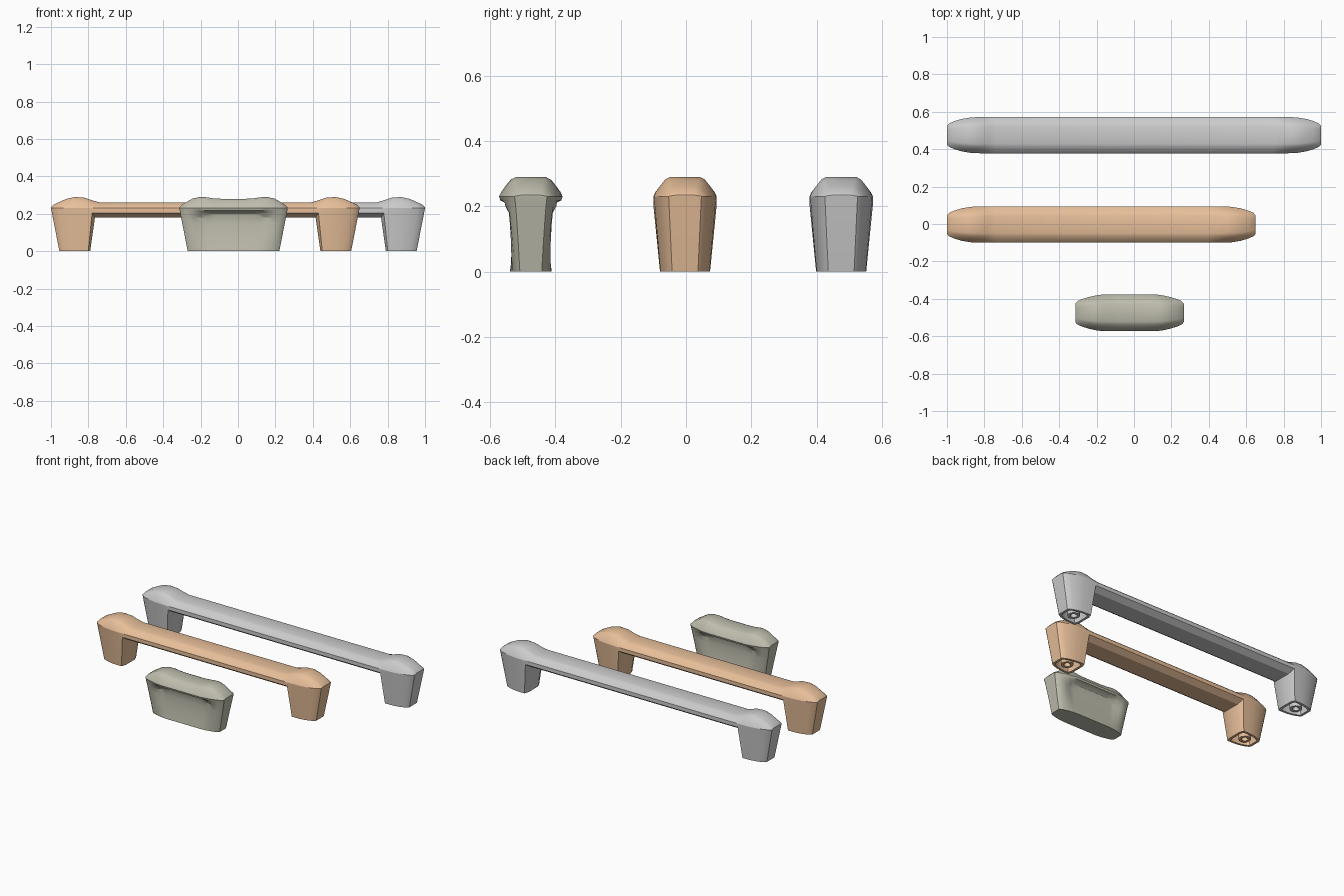
import bpy, bmesh, math

if "Cube" in bpy.data.objects:
    bpy.data.objects.remove(bpy.data.objects["Cube"])

# Cap profile: distance from the end, half width, height above the shoulder
SHOULDER = 0.23
END = [(0, .05, .004), (.012, .063, .017), (.04, .075, .031), (.08, .087, .049),
       (.13, .095, .06), (.18, .097, .056), (.22, .097, .042), (.26, .097, .031)]
GRIP_END = [(0, .05, .004), (.012, .063, .017), (.035, .073, .031), (.07, .084, .051),
            (.11, .093, .06), (.14, .097, .059), (.18, .097, .053), (.23, .097, .05)]
DOME = [(-1, 0), (-.94, .22), (-.79, .56), (-.64, .86), (-.48, 1),
        (.48, 1), (.64, .86), (.79, .56), (.94, .22), (1, 0)]


def loft(bm, rings, cap=False):
    for a, b in zip(rings, rings[1:]):
        n = len(a)
        for i in range(n):
            bm.faces.new((a[i], a[(i + 1) % n], b[(i + 1) % n], b[i]))
    if cap:
        bm.faces.new(rings[-1])


def stations(end, half):
    left = [(-half + d, w, h) for d, w, h in end]
    return left + [(-x, w, h) for x, w, h in reversed(left)]


def top_skin(bm, st):
    rows = [[bm.verts.new((x, y * w, SHOULDER + z * h)) for y, z in DOME] for x, w, h in st]
    for a, b in zip(rows, rows[1:]):
        for i in range(len(DOME) - 1):
            bm.faces.new((a[i], a[i + 1], b[i + 1], b[i]))
    bm.faces.new(rows[0])
    bm.faces.new(rows[-1])
    return rows


def finish(bm, name, loc, color):
    bmesh.ops.recalc_face_normals(bm, faces=bm.faces)
    me = bpy.data.meshes.new(name)
    bm.to_mesh(me)
    bm.free()
    ob = bpy.data.objects.new(name, me)
    ob.location = loc
    bpy.context.collection.objects.link(ob)
    if color:
        mat = bpy.data.materials.new(name + "_paint")
        mat.diffuse_color = (*color, 1)
        mat.use_nodes = True
        mat.node_tree.nodes["Principled BSDF"].inputs["Base Color"].default_value = mat.diffuse_color
        me.materials.append(mat)
    bpy.ops.object.select_all(action='DESELECT')
    ob.select_set(True)
    bpy.context.view_layer.objects.active = ob
    bpy.ops.object.shade_smooth_by_angle(angle=math.radians(28))


def bar_handle(name, half, loc, color=None):
    bm = bmesh.new()
    st = stations(END, half)
    rows = top_skin(bm, st)
    # underside of the bar between the posts
    low = {}
    for i in range(6, 10):
        x = st[i][0]
        xin = x + {6: .015, 9: -.015}.get(i, 0)
        low[i] = [bm.verts.new(p) for p in ((x, -.097, .205), (xin, -.06, .18),
                                            (xin, .06, .18), (x, .097, .205))]
    for i in range(6, 9):
        a = [rows[i][0], *low[i], rows[i][-1]]
        b = [rows[i + 1][0], *low[i + 1], rows[i + 1][-1]]
        for j in range(5):
            bm.faces.new((a[j], a[j + 1], b[j + 1], b[j]))
    # tapered hollow posts, each with a screw boss
    for s, idx, k in ((-1, list(range(6)), 6), (1, list(range(15, 9, -1)), 9)):
        for e in (0, -1):
            bm.faces.new((rows[idx[-1]][e], rows[k][e], low[k][e]))
        top = [rows[i][0] for i in idx] + low[k] + [rows[i][-1] for i in reversed(idx)]
        cx = s * (half - .1275)

        def foot(scale, z):
            ring = []
            for v in top:
                d = half - abs(v.co.x)
                x = s * (half - .045 - d * .70)
                ring.append(bm.verts.new((cx + (x - cx) * scale, v.co.y * .79 * scale, z)))
            return ring
        loft(bm, [top, foot(1, 0), foot(.8, 0), foot(.78, .1)], cap=True)

        def circle(r, z):
            return [bm.verts.new((cx + r * math.cos(t * math.tau / 16),
                                  r * math.sin(t * math.tau / 16), z)) for t in range(16)]
        loft(bm, [circle(.038, .1), circle(.038, .003), circle(.02, .003),
                  circle(.02, .08)], cap=True)
    finish(bm, name, loc, color)


def grip_handle(name, half, loc, color):
    bm = bmesh.new()
    st = stations(GRIP_END, half)
    rows = top_skin(bm, st)
    rings = [[r[0] for r in rows] + [r[-1] for r in reversed(rows)]]
    # solid body with a finger recess on both long sides
    levels = [(.218, .095), (.21, .07), (.2, .058), (.18, .052), (.15, .05),
              (.1, .052), (.05, .057), (0, .064)]
    for z, mid in levels:
        t = 1 - z / SHOULDER
        pts = []
        for x, w, h in st:
            d = half - abs(x)
            frame = w * (1 - .33 * t ** .75)
            reach = .115 if z > .195 else .085
            f = min(1, max(0, (d - reach + .03) / .045))
            y = frame + (min(mid, frame) - frame) * f
            pts.append((x * (1 - .155 * t), y))
        rings.append([bm.verts.new((x, -y, z)) for x, y in pts] +
                     [bm.verts.new((x, y, z)) for x, y in reversed(pts)])
    loft(bm, rings, cap=True)
    finish(bm, name, loc, color)


bar_handle("long_handle", 1.0, (0, .475, 0))
bar_handle("medium_handle", .825, (-.175, -.003, 0), (.80, .52, .32))
grip_handle("short_grip", .29, (-.024, -.475, 0), (.52, .51, .42))
